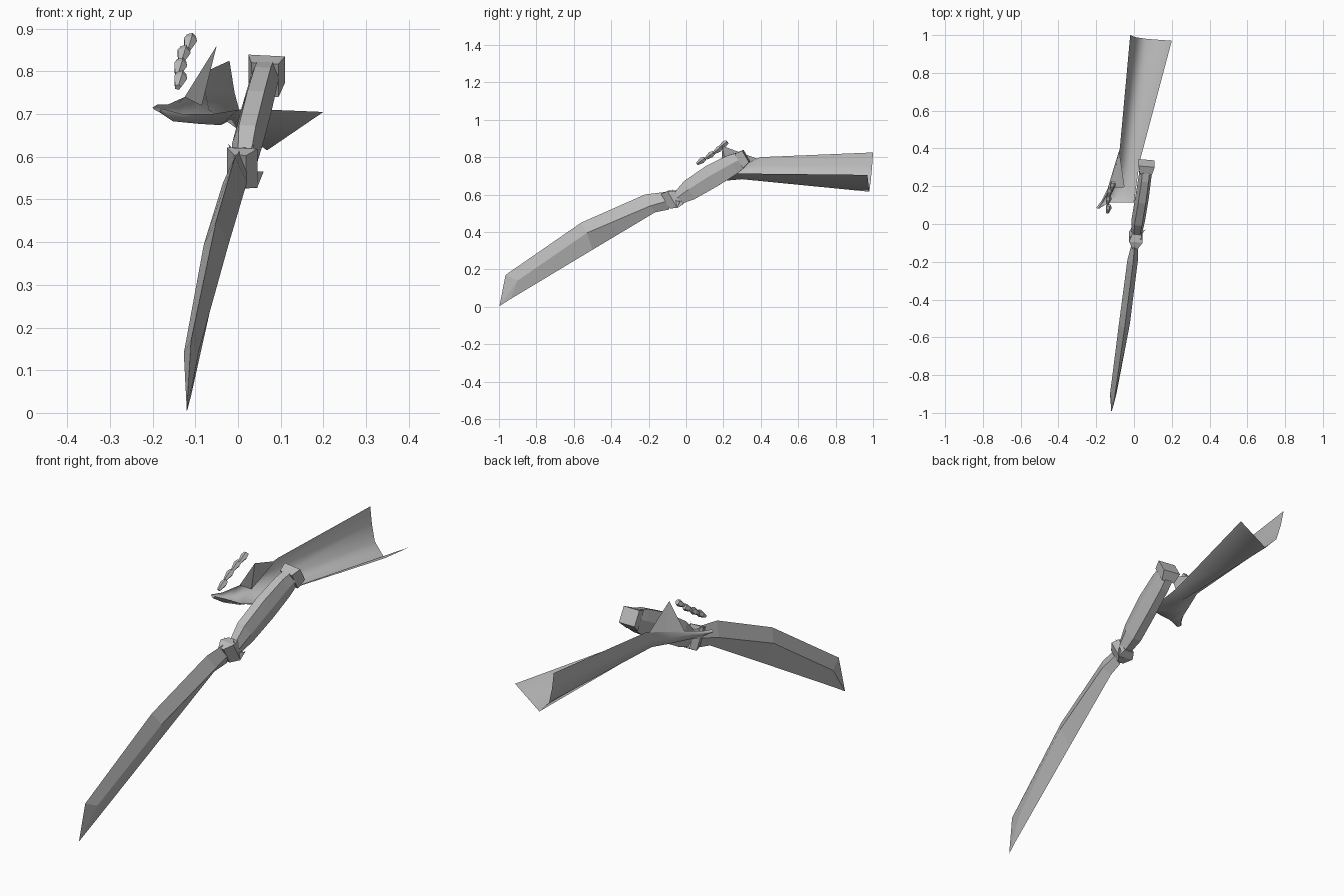
import bpy, bmesh, math
from mathutils import Vector

grey = bpy.data.materials.new("plain_grey")
grey.diffuse_color = (0.5, 0.5, 0.5, 1)


def make(name, verts, faces, smooth=False, closed=True):
    me = bpy.data.meshes.new(name)
    me.from_pydata(verts, [], faces)
    bm = bmesh.new()
    bm.from_mesh(me)
    if closed:
        bmesh.ops.recalc_face_normals(bm, faces=bm.faces)
    for f in bm.faces:
        f.smooth = smooth
    bm.to_mesh(me)
    bm.free()
    me.materials.append(grey)
    ob = bpy.data.objects.new(name, me)
    bpy.context.collection.objects.link(ob)
    return ob


def loft(name, rings, cyclic=True, cap=True, smooth=False):
    """Skin a list of equal-length rings; cap both ends when closed."""
    n = len(rings[0])
    verts = [p for r in rings for p in r]
    faces = []
    for i in range(len(rings) - 1):
        for j in range(n if cyclic else n - 1):
            k = (j + 1) % n
            faces.append((i*n + j, i*n + k, (i+1)*n + k, (i+1)*n + j))
    if cyclic and cap:
        faces.append(tuple(range(n)))
        faces.append(tuple(range((len(rings) - 1)*n, len(rings)*n)))
    return make(name, verts, faces, smooth, cyclic)


# Blade: diamond section from spine (y, z), side ridge (y, z), edge (y, z), centre x, half width
def diamond(spine, ridge, edge, cx, hw):
    return [(cx, *spine), (cx + hw, *ridge), (cx, *edge), (cx - hw, *ridge)]


loft("blade", [
    [(-0.12, -1.0 + d, 0.002 + d) for d in (0.004, 0.003, 0, 0.003)],
    diamond((-0.965, 0.17), (-0.90, 0.14), (-0.94, 0.04), -0.110, 0.017),
    diamond((-0.56, 0.45), (-0.53, 0.395), (-0.50, 0.305), -0.051, 0.029),
    diamond((-0.22, 0.60), (-0.19, 0.54), (-0.165, 0.505), -0.007, 0.028),
    diamond((-0.10, 0.615), (-0.10, 0.565), (-0.09, 0.52), 0.005, 0.016)])

# Guard: flared collar with pointed prongs
u = Vector((0.10, 0.86, 0.50)).normalized()      # along the weapon
v = Vector((0, -0.50, 0.86)).normalized()        # up across it
w = u.cross(v)                                   # sideways


def ring(c, pts):
    return [tuple(Vector(c) + w*a + v*b) for a, b in pts]


def box(a, b):
    return [(-a, -b), (a, -b), (a, b), (-a, b)]


loft("guard", [ring((0.005, -0.11, 0.565), box(0.014, 0.045)),
               ring((0.010, -0.070, 0.575), box(0.036, 0.052)),
               ring((0.015, -0.035, 0.585), box(0.024, 0.042))])
for name, tip, base in (("right_prong", (0.06, -0.03, 0.565), (0.03, -0.06, 0.545)),
                        ("top_prong", (0.035, -0.085, 0.635), (0.03, -0.06, 0.58)),
                        ("left_prong", (-0.022, -0.075, 0.63), (0.0, -0.06, 0.58))):
    b = ring(base, [(-0.015, -0.02), (0.015, -0.02), (0, 0.025)])
    make(name, b + [tip], [(0, 1, 2), (0, 1, 3), (1, 2, 3), (2, 0, 3)])


# Grip: six sided, bulging, with a flared pommel
def hexa(a, b):
    return [(0.55*a, b), (a, 0.1*b), (0.55*a, -b), (-0.55*a, -b), (-a, 0.1*b), (-0.55*a, b)]


loft("grip", [ring((0.015, -0.045, 0.58), hexa(0.028, 0.035)),
              ring((0.022, 0.02, 0.625), hexa(0.036, 0.056)),
              ring((0.042, 0.14, 0.70), hexa(0.036, 0.062)),
              ring((0.058, 0.25, 0.762), hexa(0.034, 0.055)),
              ring((0.063, 0.29, 0.783), hexa(0.034, 0.045))])
loft("pommel", [ring((0.063, 0.285, 0.78), box(0.032, 0.045)),
                ring((0.067, 0.322, 0.806), box(0.043, 0.036))])

# Arm: open gutter running from the wide far end into the palm and the finger tip
arm = loft("arm_and_palm", [
    [(-0.02, 1.0, 0.825), (-0.008, 0.995, 0.75), (0.012, 0.988, 0.675), (0.068, 0.98, 0.615), (0.2, 0.97, 0.705)],
    [(-0.075, 0.40, 0.80), (-0.077, 0.38, 0.755), (-0.068, 0.35, 0.71), (-0.025, 0.30, 0.682), (0.03, 0.33, 0.712)],
    [(-0.10, 0.29, 0.765), (-0.115, 0.27, 0.735), (-0.105, 0.25, 0.70), (-0.04, 0.21, 0.674), (0.0, 0.115, 0.71)],
    [(-0.125, 0.19, 0.74), (-0.14, 0.185, 0.725), (-0.135, 0.17, 0.695), (-0.09, 0.14, 0.677), (-0.06, 0.115, 0.70)],
    [(-0.165, 0.12, 0.722), (-0.17, 0.125, 0.715), (-0.165, 0.12, 0.70), (-0.152, 0.11, 0.683), (-0.13, 0.115, 0.70)],
    [(-0.19, 0.08, 0.722), (-0.2, 0.085, 0.715), (-0.195, 0.085, 0.71), (-0.185, 0.08, 0.705), (-0.18, 0.085, 0.713)]],
    cyclic=False, smooth=True)

# Thumb web: pointed fin rising from the side of the hand
make("thumb", [(-0.05, 0.195, 0.86), (-0.078, 0.385, 0.79), (-0.10, 0.29, 0.765),
               (-0.125, 0.19, 0.74), (-0.085, 0.22, 0.72)],
     [(0, 1, 2), (0, 2, 3), (0, 3, 4), (0, 4, 1)], closed=False)

# Loose finger joints: four small tapered nuggets in a rising row
for i, c in enumerate([(-0.137, 0.08, 0.778), (-0.137, 0.127, 0.808),
                       (-0.129, 0.170, 0.838), (-0.114, 0.200, 0.866)]):
    c, d = Vector(c), Vector((0.15, 0.75, 0.55)).normalized()
    s, t = Vector((1, -0.2, 0)).normalized(), Vector((0, -0.55, 0.75)).normalized()
    rings = [[tuple(c + d*o + (s*math.cos(k*math.tau/5) + t*math.sin(k*math.tau/5))*r)
              for k in range(5)] for o, r in ((-0.026, 0.008), (0.008, 0.017), (0.026, 0.012))]
    loft("finger_%d" % (i + 1), rings)
